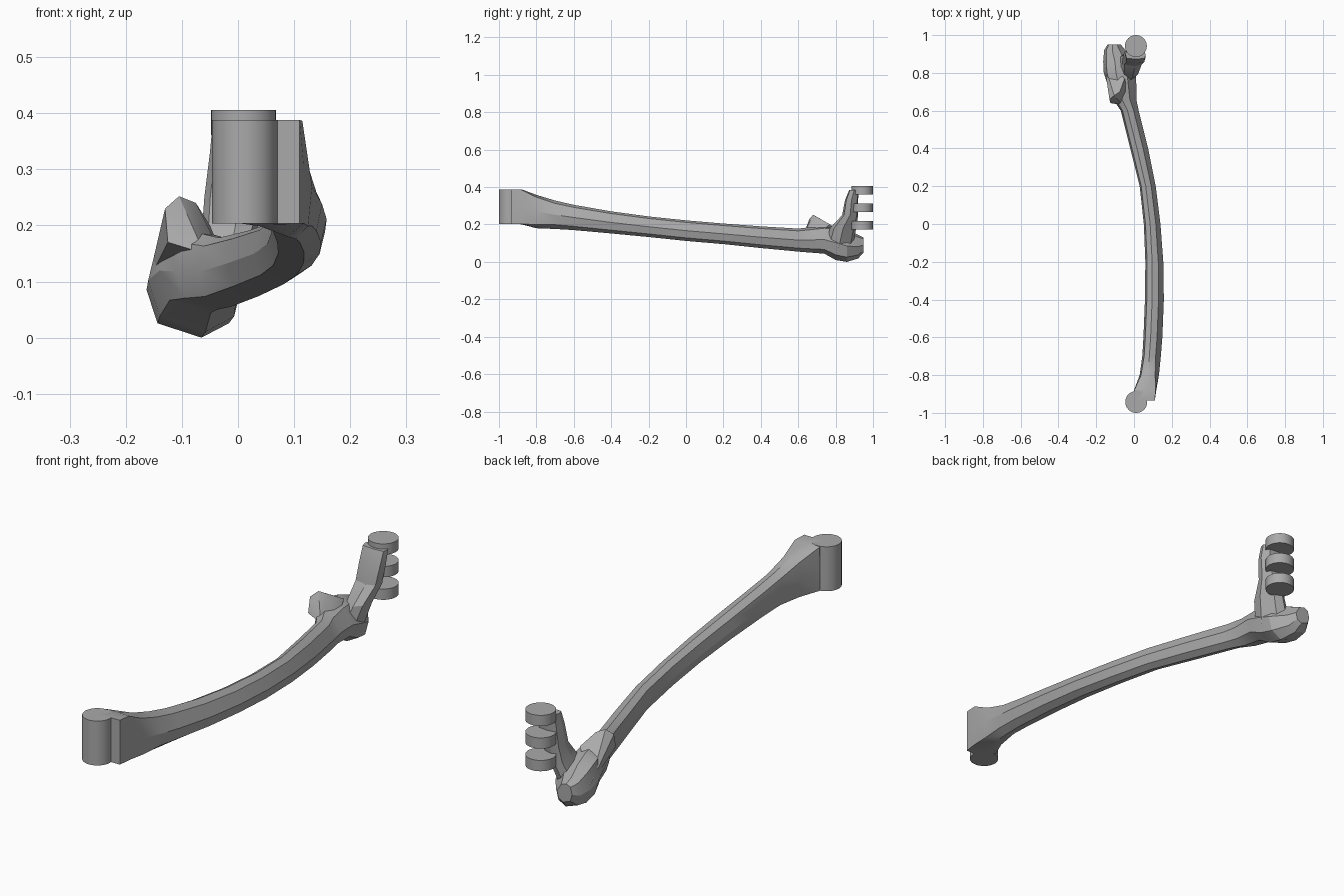
import bpy, bmesh, math
from mathutils import Vector

cube = bpy.data.objects.get("Cube")
if cube:
    bpy.data.objects.remove(cube, do_unlink=True)

grey = bpy.data.materials.new("plain grey")
grey.use_nodes = True
colour = (0.4, 0.4, 0.4, 1)
grey.diffuse_color = colour
grey.node_tree.nodes["Principled BSDF"].inputs["Base Color"].default_value = colour

# Cross-sections in unit space: a rounded bone profile and its squared version
ROUND = [(0, .5), (.1, .88), (.38, 1), (.72, .9), (1, .5), (.9, .15), (.6, 0), (.12, .15)]
SQUARE = [(0, .5), (0, 1), (.5, 1), (1, 1), (1, .5), (1, 0), (.5, 0), (0, 0)]


def finish(name, bm, angle=25):
    """Turn a bmesh into a shaded object with the bone material."""
    bmesh.ops.recalc_face_normals(bm, faces=bm.faces)
    mesh = bpy.data.meshes.new(name)
    bm.to_mesh(mesh)
    bm.free()
    mesh.materials.append(grey)
    obj = bpy.data.objects.new(name, mesh)
    bpy.context.collection.objects.link(obj)
    bpy.ops.object.select_all(action='DESELECT')
    obj.select_set(True)
    bpy.context.view_layer.objects.active = obj
    bpy.ops.object.shade_smooth_by_angle(angle=math.radians(angle))
    return obj


def loft(name, sections, place):
    """Skin rows of (station, low u, high u, low v, high v, squareness)."""
    bm = bmesh.new()
    rings = []
    for station, u0, u1, v0, v1, square in sections:
        ring = []
        for soft, hard in zip(ROUND, SQUARE):
            u, v = Vector(soft).lerp(Vector(hard), square)
            ring.append(bm.verts.new(place(station, u0 + u * (u1 - u0), v0 + v * (v1 - v0))))
        rings.append(ring)
    for a, b in zip(rings, rings[1:]):
        for i in range(len(a)):
            j = (i + 1) % len(a)
            bm.faces.new((a[i], a[j], b[j], b[i]))
    bm.faces.new(rings[0])
    bm.faces.new(rings[-1])
    return finish(name, bm)


def hull(name, points):
    """Faceted lump wrapped around a few points."""
    bm = bmesh.new()
    for p in points:
        bm.verts.new(p)
    result = bmesh.ops.convex_hull(bm, input=bm.verts[:])
    loose = [v for v in result["geom_interior"] if isinstance(v, bmesh.types.BMVert)]
    bmesh.ops.delete(bm, geom=loose, context='VERTS')
    return finish(name, bm)


def barrel(name, x, y, low, high, radius=.058):
    """Upright hinge cylinder."""
    bm = bmesh.new()
    bmesh.ops.create_cone(bm, cap_ends=True, segments=32, radius1=radius,
                          radius2=radius, depth=high - low)
    bmesh.ops.translate(bm, verts=bm.verts, vec=(x, y, (low + high) / 2))
    return finish(name, bm)


# Curved shaft from the squared front block to the rear lobe
shaft = [
    (-.935, .012, .11, .203, .388, 1),
    (-.88, 0, .118, .201, .388, .9),
    (-.8, .03, .132, .18, .358, .3),
    (-.7, .044, .142, .176, .328, 0),
    (-.6, .05, .15, .17, .305, 0),
    (-.4, .058, .158, .152, .27, 0),
    (-.2, .06, .155, .133, .243, 0),
    (0, .052, .14, .112, .222, 0),
    (.2, .03, .115, .095, .205, 0),
    (.4, -.02, .075, .074, .19, 0),
    (.6, -.07, .025, .055, .178, 0),
    (.66, -.11, .012, .05, .185, 0),
    (.74, -.14, .012, .044, .195, 0),
    (.8, -.16, .01, .01, .195, 0),
    (.86, -.163, 0, 0, .17, 0),
    (.92, -.158, -.045, .018, .145, 0),
    (.95, -.14, -.07, .05, .13, 0),
]
loft("bone_shaft", shaft, lambda s, u, v: (u, s, v))

# Neck rising from the lobe to the rear hinge
neck = [
    (.07, -.12, 0, .74, .89, 0),
    (.18, -.065, .03, .77, .91, 0),
    (.25, -.06, .05, .835, .92, .2),
    (.33, -.05, .062, .85, .92, .3),
    (.385, -.045, .062, .873, .925, .5),
]
loft("hinge_neck", neck, lambda s, u, v: (u, v, s))

# Faceted knob with a ridge running back along the lobe
hull("knob_ridge", [
    (-.13, .66, .23), (-.105, .68, .252), (-.075, .7, .24), (-.125, .64, .17),
    (-.06, .63, .15), (-.15, .8, .14), (-.16, .86, .1), (-.05, .77, .2), (-.03, .7, .15)])

# Front hinge barrel and the three rear hinge discs
barrel("front_hinge_barrel", .012, -.942, .203, .388)
for i in range(3):
    base = .173 + i * .094
    barrel(f"rear_hinge_disc_{i + 1}", .01, .942, base, base + .045)
